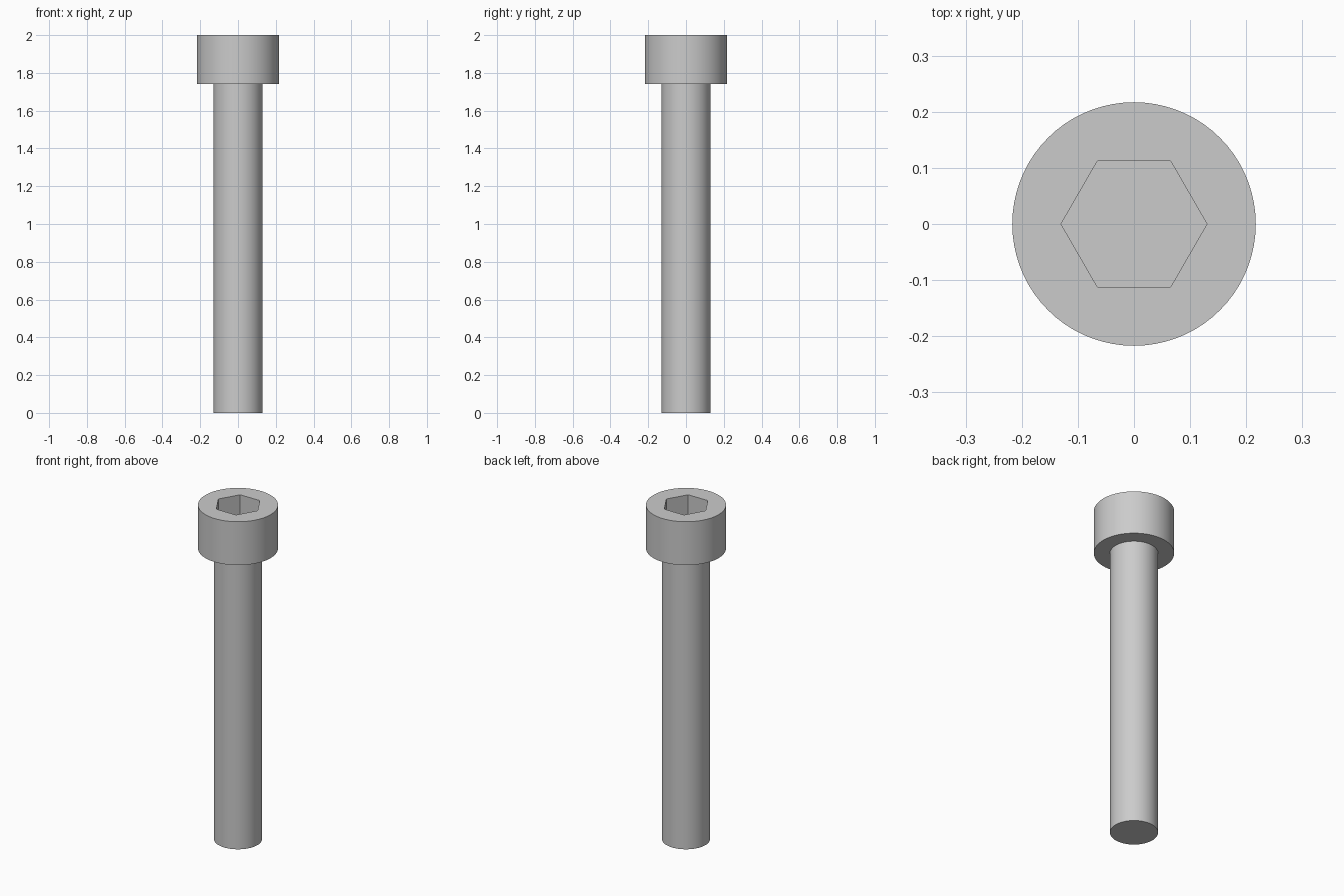
import bpy, bmesh, math

cube = bpy.data.objects.get("Cube")
if cube:
    bpy.data.objects.remove(cube, do_unlink=True)

SIDES = 72
SHAFT_R, HEAD_R, SOCKET_R = 0.13, 0.217, 0.13
HEAD_BASE, TOP, SOCKET_FLOOR = 1.74, 2.0, 1.87

steel = bpy.data.materials.new("grey steel")
colour = (0.6, 0.6, 0.6, 1)
steel.diffuse_color = colour
steel.use_nodes = True
steel.node_tree.nodes["Principled BSDF"].inputs["Base Color"].default_value = colour


def ring(bm, sides, radius, z):
    """Closed loop of edges with a corner on +x."""
    angles = [math.tau * i / sides for i in range(sides)]
    verts = [bm.verts.new((radius * math.cos(a), radius * math.sin(a), z)) for a in angles]
    edges = [bm.edges.new((verts[i - 1], verts[i])) for i in range(sides)]
    return verts, edges


def wall(bm, lower, upper):
    """Quads between two loops of equal count."""
    a, b = lower[0], upper[0]
    for i in range(len(a)):
        bm.faces.new((a[i - 1], a[i], b[i], b[i - 1]))


def finish(bm, name):
    bm.normal_update()
    mesh = bpy.data.meshes.new(name)
    bm.to_mesh(mesh)
    bm.free()
    mesh.materials.append(steel)
    obj = bpy.data.objects.new(name, mesh)
    bpy.context.collection.objects.link(obj)
    bpy.ops.object.select_all(action="DESELECT")
    obj.select_set(True)
    bpy.context.view_layer.objects.active = obj
    bpy.ops.object.shade_smooth_by_angle(angle=math.radians(30))


# Shaft: plain cylinder, open where it meets the head
bm = bmesh.new()
bottom = ring(bm, SIDES, SHAFT_R, 0)
wall(bm, bottom, ring(bm, SIDES, SHAFT_R, HEAD_BASE))
bm.faces.new(bottom[0][::-1])
finish(bm, "shaft")

# Head: collar underside, outer wall, flat top and hexagonal socket
bm = bmesh.new()
neck = ring(bm, SIDES, SHAFT_R, HEAD_BASE)
base = ring(bm, SIDES, HEAD_R, HEAD_BASE)
rim = ring(bm, SIDES, HEAD_R, TOP)
socket = ring(bm, 6, SOCKET_R, TOP)
floor = ring(bm, 6, SOCKET_R, SOCKET_FLOOR)
wall(bm, neck, base)
wall(bm, base, rim)
bmesh.ops.triangle_fill(bm, edges=rim[1] + socket[1], use_beauty=True, normal=(0, 0, 1))
wall(bm, socket, floor)
bm.faces.new(floor[0])

# Keep the flat top facing up
bm.normal_update()
for face in bm.faces:
    if face.calc_center_median().z > TOP - 0.001 and face.normal.z < 0:
        face.normal_flip()
finish(bm, "head")
